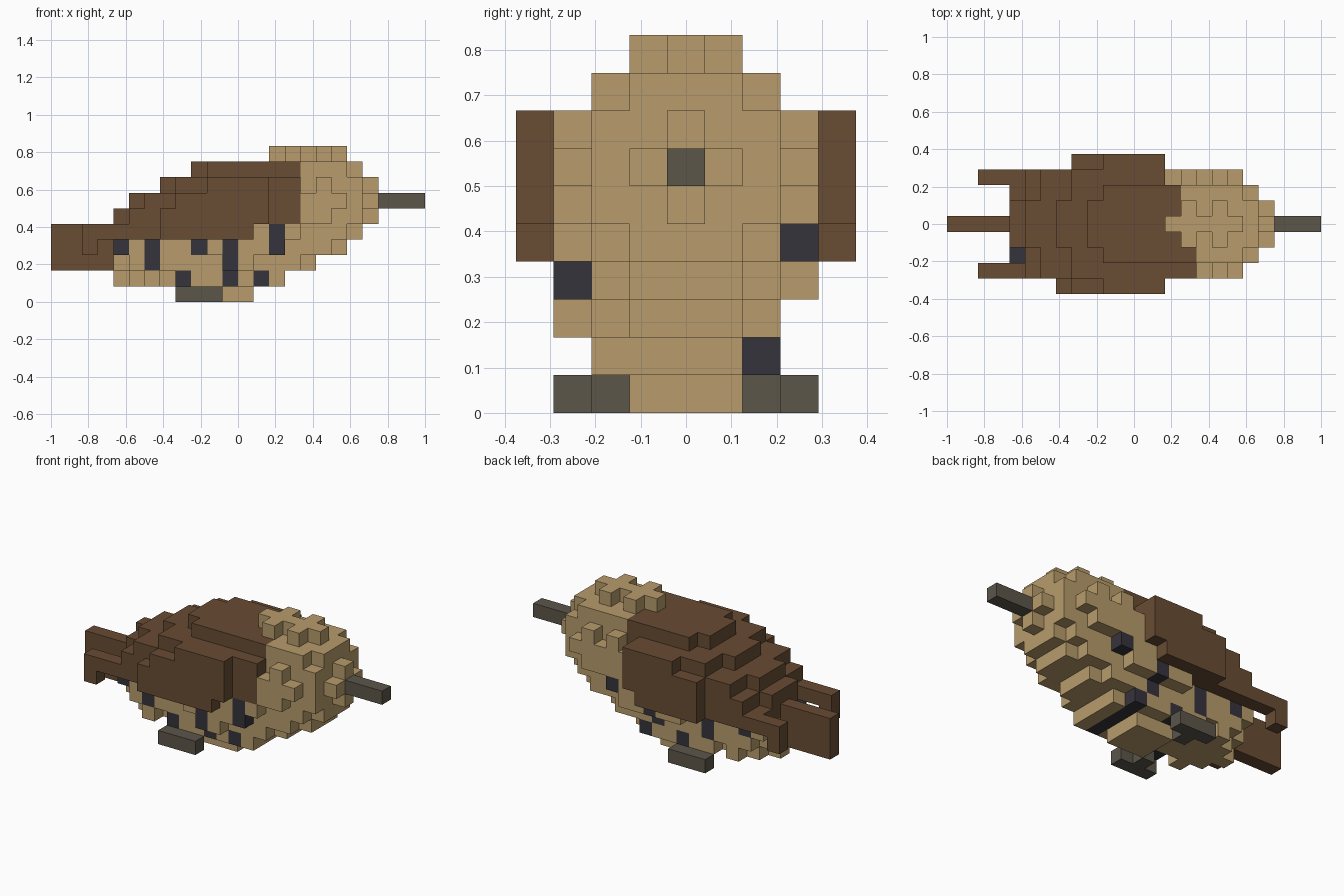
import bpy, bmesh
from mathutils import Vector

if "Cube" in bpy.data.objects:
    bpy.data.objects.remove(bpy.data.objects["Cube"], do_unlink=True)

U = 1 / 12          # edge length of one block
cells = {}          # (x, y, z) block -> part name


def srgb(r, g, b):
    return tuple(((c / 255 + 0.055) / 1.055) ** 2.4 for c in (r, g, b)) + (1,)


def material(name, colour):
    m = bpy.data.materials.new(name)
    m.use_nodes = True
    m.diffuse_color = colour
    bsdf = m.node_tree.nodes["Principled BSDF"]
    bsdf.inputs["Base Color"].default_value = colour
    bsdf.inputs["Roughness"].default_value = 0.9
    return m


TAN = material("tan", srgb(184, 156, 108))
BROWN = material("brown", srgb(104, 76, 51))
DARK = material("dark", srgb(54, 52, 60))
GREY = material("grey", srgb(92, 86, 74))


def box(part, xs, ys, zs):
    """Fill an inclusive range of blocks."""
    for x in range(xs[0], xs[1] + 1):
        for y in range(ys[0], ys[1] + 1):
            for z in range(zs[0], zs[1] + 1):
                cells[x, y, z] = part


def ball(part, cx, cz, r2):
    """Fill a stepped sphere centred on the middle plane."""
    for x in range(-4, 5):
        for y in range(-4, 5):
            for z in range(-4, 5):
                if x * x + y * y + z * z <= r2 and cz + z >= 0:
                    cells[cx + x, y, cz + z] = part


# Body: overlapping stepped spheres from the rump to the breast
for cx, cz, r2 in [(-6, 3, 8), (-4, 3, 8), (-3, 3, 8), (-1, 3, 10),
                   (1, 4, 10), (3, 5, 10)]:
    ball("body", cx, cz, r2)

# Wide belly steps
for x0, x1, y, z in [(-2, 0, 1, 0), (-2, 1, 2, 1), (4, 4, 1, 2), (3, 3, 2, 2),
                     (5, 5, 2, 3), (6, 6, 1, 3), (2, 2, 3, 3), (2, 2, 3, 4),
                     (1, 1, 3, 4)]:
    box("body", (x0, x1), (-y, y), (z, z))
box("body", (2, 2), (-2, 1), (1, 1))
box("body", (0, 0), (-3, -3), (2, 2))
cells.pop((-1, 3, 2), None)

# Head with stepped crown
ball("head", 3, 6, 10)
ball("head", 5, 6, 10)

# Mantle over the back: half width, first and last block, layer
for y, x0, x1, z in [(2, -7, 0, 4), (1, -8, 0, 4),
                     (2, -7, 2, 5), (1, -8, 2, 5),
                     (2, -6, 2, 6), (1, -7, 2, 6),
                     (2, -4, 2, 7), (1, -5, 2, 7),
                     (2, -2, 2, 8), (1, -3, 2, 8)]:
    box("mantle", (x0, x1), (-y, y), (z, z))
box("mantle", (-8, -8), (2, 2), (4, 4))
box("mantle", (3, 3), (-2, -2), (8, 8))

# Folded wings: inner layer at 3, outer layer at 4
for side, name in ((-1, "right_wing"), (1, "left_wing")):
    for y, x0, x1, z in [(3, -10, -10, 3), (3, -10, 0, 4), (3, -7, 3, 5),
                         (3, -6, 3, 6), (3, -4, 3, 7),
                         (4, -5, 0, 4), (4, -5, 1, 5), (4, -4, 1, 6),
                         (4, -2, 1, 7)]:
        if side > 0:
            x1 = min(x1, 1)
            x0 = max(x0, -4) if y == 4 else x0
        box(name, (x0, x1), (side * y, side * y), (z, z))

# Tail, beak and feet
box("tail", (-12, -9), (0, 0), (2, 4))
box("beak", (9, 11), (0, 0), (6, 6))
for side, name in ((-1, "right_foot"), (1, "left_foot")):
    box(name, (-4, -2), (side * 3, side * 3), (0, 0))
    box(name, (-3, -3), (side * 2, side * 2), (0, 0))

# Dark flecks: recolour the outermost body block on a side
flecks = {-1: [(-8, 3), (-6, 2), (-6, 3), (-4, 1), (-3, 3), (-1, 1), (-1, 2),
               (-1, 3), (2, 3), (2, 4)],
          1: [(3, 4), (0, 2), (0, 3), (-2, 1), (-4, 2), (-4, 3), (-7, 3)]}
for side, spots in flecks.items():
    for x, z in spots:
        for y in range(4, 0, -1):
            if cells.get((x, side * y, z)) in ("body", "head"):
                cells[x, side * y, z] = "flecks"
                break
box("flecks", (1, 1), (-2, 2), (1, 1))

COLOURS = {"body": TAN, "head": TAN, "mantle": BROWN, "left_wing": BROWN,
           "right_wing": BROWN, "tail": BROWN, "beak": GREY, "left_foot": GREY,
           "right_foot": GREY, "flecks": DARK}


def build(part, mat):
    """Make the outer faces of one part, hiding those against other blocks."""
    bm = bmesh.new()
    for (x, y, z), owner in cells.items():
        if owner != part:
            continue
        centre = Vector((x + 0.5, y, z + 0.5))
        for axis in range(3):
            for sign in (-1, 1):
                n = [0, 0, 0]
                n[axis] = sign
                if (x + n[0], y + n[1], z + n[2]) in cells:
                    continue
                a, b = Vector((0, 0, 0)), Vector((0, 0, 0))
                a[(axis + 1) % 3] = 0.5
                b[(axis + 2) % 3] = 0.5 * sign
                mid = centre + Vector(n) * 0.5
                bm.faces.new([bm.verts.new((mid + s * a + t * b) * U)
                              for s, t in ((-1, -1), (1, -1), (1, 1), (-1, 1))])
    bmesh.ops.remove_doubles(bm, verts=bm.verts[:], dist=U * 0.01)
    bmesh.ops.dissolve_limit(bm, angle_limit=0.01, verts=bm.verts[:],
                             edges=bm.edges[:])
    me = bpy.data.meshes.new(part)
    bm.to_mesh(me)
    bm.free()
    me.materials.append(mat)
    bpy.context.collection.objects.link(bpy.data.objects.new(part, me))


for part, mat in COLOURS.items():
    build(part, mat)
